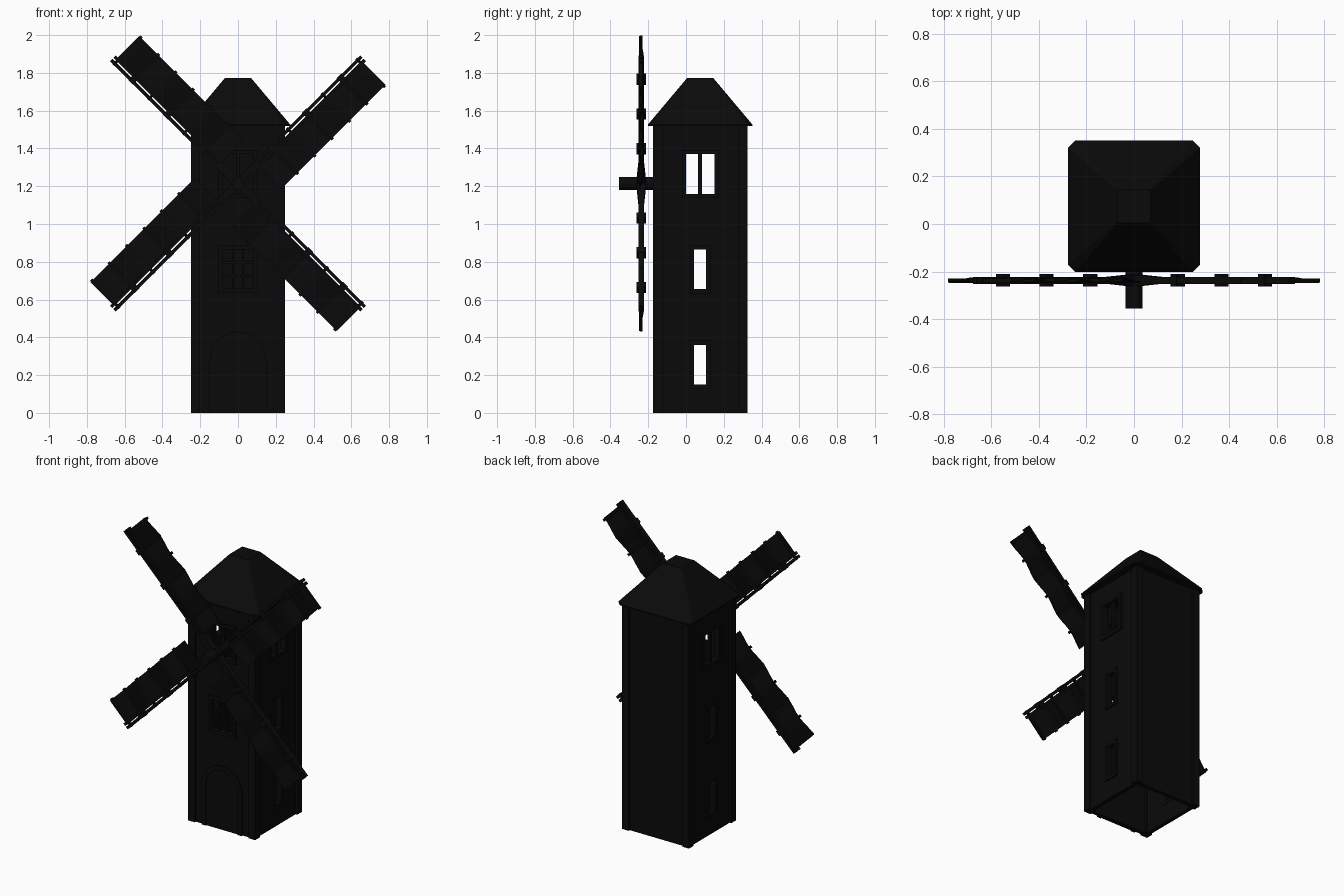
import bpy, bmesh, math
from mathutils import Matrix, Vector

if "Cube" in bpy.data.objects:
    bpy.data.objects.remove(bpy.data.objects["Cube"])

CY = 0.075            # tower centre in y
HUB = Vector((0, -0.237, 1.215))
mat = bpy.data.materials.new("near_black")
mat.diffuse_color = (0.003, 0.003, 0.003, 1)
mat.use_nodes = True
mat.node_tree.nodes["Principled BSDF"].inputs["Base Color"].default_value = mat.diffuse_color


def finish(name, bm):
    bmesh.ops.recalc_face_normals(bm, faces=bm.faces)
    me = bpy.data.meshes.new(name)
    bm.to_mesh(me)
    bm.free()
    me.materials.append(mat)
    ob = bpy.data.objects.new(name, me)
    bpy.context.collection.objects.link(ob)
    return ob


def box(bm, x0, x1, y0, y1, z0, z1):
    vs = bmesh.ops.create_cube(bm, size=1)["verts"]
    for v in vs:
        v.co = Vector(((x0 + x1) / 2 + v.co.x * (x1 - x0),
                       (y0 + y1) / 2 + v.co.y * (y1 - y0),
                       (z0 + z1) / 2 + v.co.z * (z1 - z0)))
    return vs


def loft(bm, rings, cap=True):
    rs = [[bm.verts.new(p) for p in r] for r in rings]
    n = len(rs[0])
    for a, b in zip(rs, rs[1:]):
        for i in range(n):
            bm.faces.new((a[i], a[(i + 1) % n], b[(i + 1) % n], b[i]))
    if cap:
        bm.faces.new(rs[0])
        bm.faces.new(rs[-1])


def octo(h, c, z):
    pts = [(h, h - c), (h - c, h), (c - h, h), (-h, h - c),
           (-h, c - h), (c - h, -h), (h - c, -h), (h, c - h)]
    return [(x, y + CY, z) for x, y in pts]


def cut(ob, bm, name):
    c = finish(name, bm)
    c.hide_render = True
    c.hide_viewport = False
    c.display_type = 'WIRE'
    m = ob.modifiers.new(name, 'BOOLEAN')
    m.operation = 'DIFFERENCE'
    m.solver = 'EXACT'
    m.object = c
    # apply at once so that the cutter can go
    dg = bpy.context.evaluated_depsgraph_get()
    me = bpy.data.meshes.new_from_object(ob.evaluated_get(dg))
    ob.modifiers.clear()
    ob.data = me
    bpy.data.objects.remove(c)


# Hollow tower walls, open below
W, IN = 0.238, 0.212
SIDE = [(0.075, 1.16, 1.37), (0.032, 0.655, 0.865), (0.032, 0.15, 0.36)]
FRONT = [(0.08, 1.16, 1.37), (0.08, 0.66, 0.865)]
bm = bmesh.new()
box(bm, -W, W, CY - W, CY + W, 0, 1.525)
walls = finish("tower_walls", bm)
bm = bmesh.new()
box(bm, -IN, IN, CY - IN, CY + IN, -0.1, 1.5)
cut(walls, bm, "interior_cutter")
bm = bmesh.new()
for h, z0, z1 in SIDE:
    box(bm, -0.4, 0.4, CY - h, CY + h, z0, z1)
cut(walls, bm, "side_window_cutter")
bm = bmesh.new()
for h, z0, z1 in FRONT:
    box(bm, -h, h, -0.4, CY - 0.2, z0, z1)
cut(walls, bm, "front_window_cutter")

# Corner posts
bm = bmesh.new()
for sx in (-1, 1):
    for sy in (-1, 1):
        x, y = sx * 0.225, CY + sy * 0.225
        box(bm, x - 0.025, x + 0.025, y - 0.025, y + 0.025, 0, 1.525)
finish("corner_posts", bm)


# Window frames, built facing -y and turned to each side
def window(bm, h, z0, z1, nv, nh, turn):
    t = 0.022
    o, i = -0.25, -0.21
    vs = box(bm, -h - t, -h, o, i, z0 - t, z1 + t)
    vs += box(bm, h, h + t, o, i, z0 - t, z1 + t)
    vs += box(bm, -h, h, o, i, z1, z1 + t)
    vs += box(bm, -h, h, o, i, z0 - t, z0)
    for k in range(nv):
        x = -h + 2 * h * (k + 1) / (nv + 1)
        b = 0.011 if nv == 1 else 0.006
        vs += box(bm, x - b, x + b, -0.238, -0.22, z0, z1)
    for k in range(nh):
        z = z0 + (z1 - z0) * (k + 1) / (nh + 1)
        vs += box(bm, -h, h, -0.236, -0.222, z - 0.006, z + 0.006)
    M = Matrix.Translation((0, CY, 0)) @ Matrix.Rotation(turn, 4, 'Z')
    bmesh.ops.transform(bm, matrix=M, verts=vs)


bm = bmesh.new()
for turn in (math.pi / 2, -math.pi / 2):
    for k, (h, z0, z1) in enumerate(SIDE):
        window(bm, h, z0, z1, 1 if k == 0 else 0, 0, turn)
finish("side_window_frames", bm)
bm = bmesh.new()
window(bm, *FRONT[0], 1, 0, 0)
window(bm, *FRONT[1], 2, 2, 0)
finish("front_window_frames", bm)


# Arched door and frame
def arch(h, y, spring=0.28, n=12):
    pts = [(h, y, 0)]
    pts += [(h * math.cos(math.pi * k / n), y, spring + h * math.sin(math.pi * k / n))
            for k in range(n + 1)]
    return pts + [(-h, y, 0)]


F = CY - 0.25
bm = bmesh.new()
rings = [[bm.verts.new(p) for p in arch(h, y)]
         for h, y in ((0.15, F + 0.02), (0.15, F), (0.12, F), (0.12, F + 0.02))]
for a, b in zip(rings, rings[1:] + rings[:1]):
    for i in range(len(a) - 1):
        bm.faces.new((a[i], a[i + 1], b[i + 1], b[i]))
finish("door_frame", bm)
bm = bmesh.new()
loft(bm, [arch(0.12, F + 0.02), arch(0.12, F + 0.007)])
finish("door", bm)

# Roof with clipped corners and flat top
bm = bmesh.new()
loft(bm, [octo(0.277, 0.03, 1.518), octo(0.277, 0.03, 1.526), octo(0.07, 0.004, 1.772)])
finish("roof", bm)

# Axle
bm = bmesh.new()
bmesh.ops.create_cone(bm, cap_ends=True, segments=12, radius1=0.035, radius2=0.035, depth=0.225,
                      matrix=Matrix.Translation((0, -0.2425, HUB.z)) @ Matrix.Rotation(math.pi / 2, 4, 'X'))
finish("axle", bm)

# Four arms: twin spar bars, clamps, cross bars and a woven sail
for k in range(4):
    bm = bmesh.new()
    for s in (-1, 1):
        a, b = sorted((s * 0.004, s * 0.022))
        box(bm, 0, 0.937, -0.015, 0.015, a, b)
    for v in box(bm, 0, 0.15, -0.026, 0.026, -0.022, 0.022):
        if v.co.x > 0.1:
            v.co.y *= 0.55
    for j in range(3):
        u = 0.26 * (j + 1)
        box(bm, u - 0.018, u + 0.018, -0.026, 0.026, -0.024, 0.024)
    arm = finish("arm_%d" % (k + 1), bm)

    bm = bmesh.new()
    for j in range(6):
        u = 0.26 + 0.13 * j
        box(bm, u - 0.008, u + 0.008, -0.007, 0.007, -0.19, 0.024)
    bars = finish("cross_bars_%d" % (k + 1), bm)

    bm = bmesh.new()
    rings = []
    for j in range(25):
        u = 0.14 + (0.922 - 0.14) * j / 24
        y = 0.009 * math.cos(math.pi * (u - 0.26) / 0.13)
        rings.append([(u, y - 0.003, -0.015), (u, y + 0.003, -0.015),
                      (u, y + 0.003, -0.183), (u, y - 0.003, -0.183)])
    loft(bm, rings)
    sail = finish("sail_%d" % (k + 1), bm)
    for ob in (arm, bars, sail):
        ob.location = HUB
        ob.rotation_euler.y = math.radians(-45 + 90 * k)
